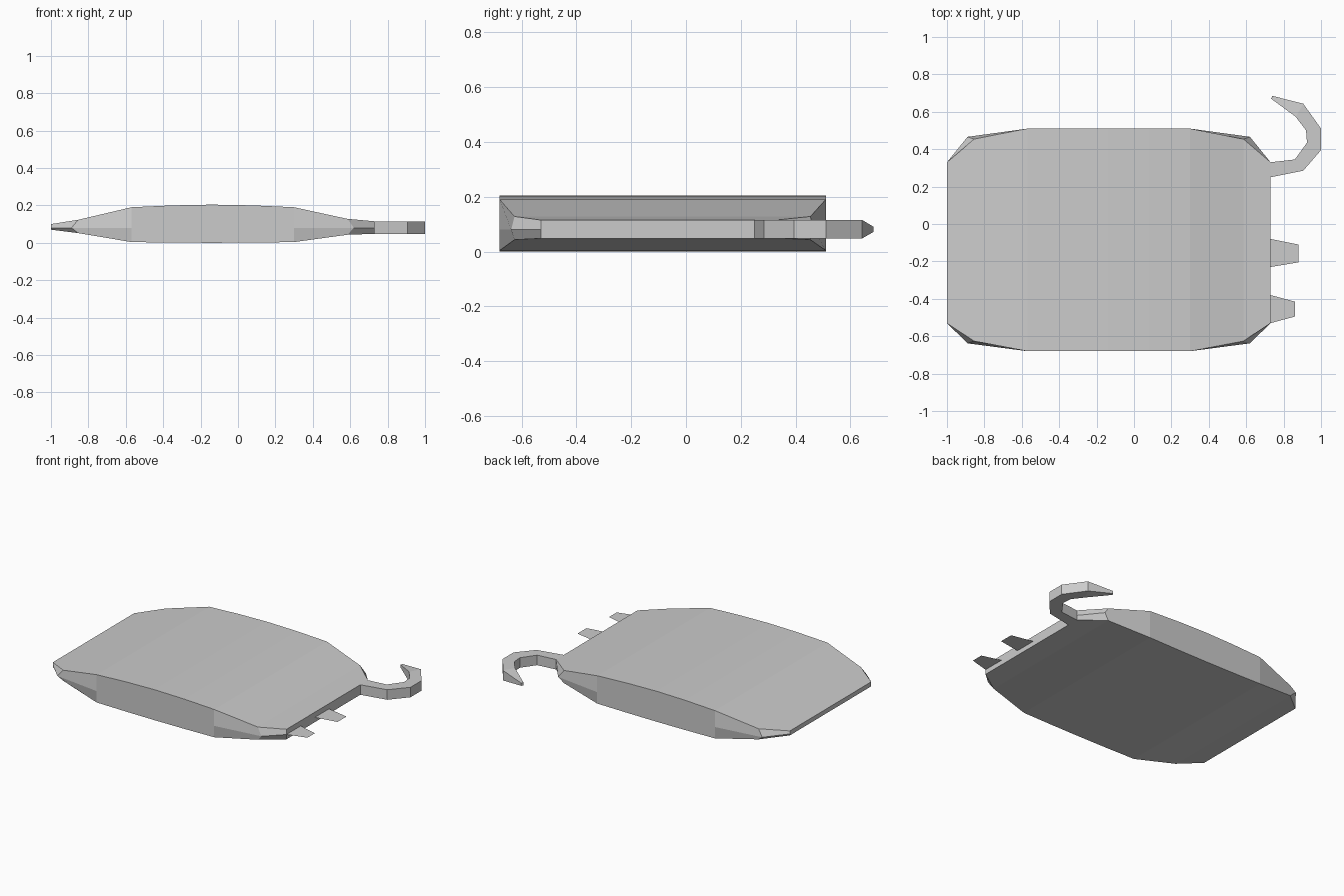
import bpy


def make_object(name, verts, faces):
    mesh = bpy.data.meshes.new(name)
    mesh.from_pydata(verts, [], faces)
    mesh.update()
    obj = bpy.data.objects.new(name, mesh)
    bpy.context.collection.objects.link(obj)
    return obj


def loft(name, rings):
    """Join equal-sized rings of points with quads and cap both ends."""
    n = len(rings[0])
    verts = [p for ring in rings for p in ring]
    faces = [(i * n + j, i * n + (j + 1) % n, (i + 1) * n + (j + 1) % n, (i + 1) * n + j)
             for i in range(len(rings) - 1) for j in range(n)]
    faces.append(tuple(reversed(range(n))))
    faces.append(tuple(range((len(rings) - 1) * n, len(rings) * n)))
    return make_object(name, verts, faces)


# Pillow-like body: x, side x, y centre, half width, side half width, bottom z, top z
sections = [
    (-1.00, -1.00, -0.10, 0.43, 0.43, 0.07, 0.10),
    (-0.855, -0.89, -0.086, 0.54, 0.552, 0.052, 0.123),
    (-0.57, -0.57, -0.085, 0.595, 0.595, 0.004, 0.19),
    (-0.35, -0.35, -0.085, 0.595, 0.595, 0.001, 0.20),
    (-0.14, -0.14, -0.085, 0.595, 0.595, 0.0, 0.204),
    (0.08, 0.08, -0.085, 0.595, 0.595, 0.001, 0.20),
    (0.30, 0.30, -0.085, 0.595, 0.595, 0.004, 0.19),
    (0.585, 0.62, -0.086, 0.54, 0.552, 0.043, 0.128),
    (0.73, 0.73, -0.10, 0.43, 0.43, 0.048, 0.115),
]
MID = 0.08
loft("body", [[(x, c - w, lo), (x, c + w, lo), (sx, c + sw, MID),
               (x, c + w, hi), (x, c - w, hi), (sx, c - sw, MID)]
              for x, sx, c, w, sw, lo, hi in sections])

# Curled tail: outer point, inner point, bottom z, top z
tail = [
    ((0.73, 0.25), (0.73, 0.33), 0.048, 0.115),
    ((0.905, 0.285), (0.86, 0.345), 0.048, 0.115),
    ((1.00, 0.395), (0.925, 0.435), 0.048, 0.115),
    ((1.00, 0.51), (0.92, 0.50), 0.048, 0.115),
    ((0.905, 0.643), (0.865, 0.573), 0.048, 0.115),
    ((0.74, 0.685), (0.733, 0.67), 0.072, 0.09),
]
loft("tail", [[(*o, lo), (*o, hi), (*i, hi), (*i, lo)] for o, i, lo, hi in tail])

# Two flat tapered feet: root y range, tip y range, tip x
for k, (y0, y1, t0, t1, tx) in enumerate([(-0.23, -0.08, -0.205, -0.11, 0.88),
                                          (-0.53, -0.38, -0.495, -0.415, 0.86)]):
    make_object(f"foot_{k + 1}",
                [(0.73, y0, MID), (tx, t0, MID), (tx, t1, MID), (0.73, y1, MID)],
                [(0, 1, 2, 3)])
